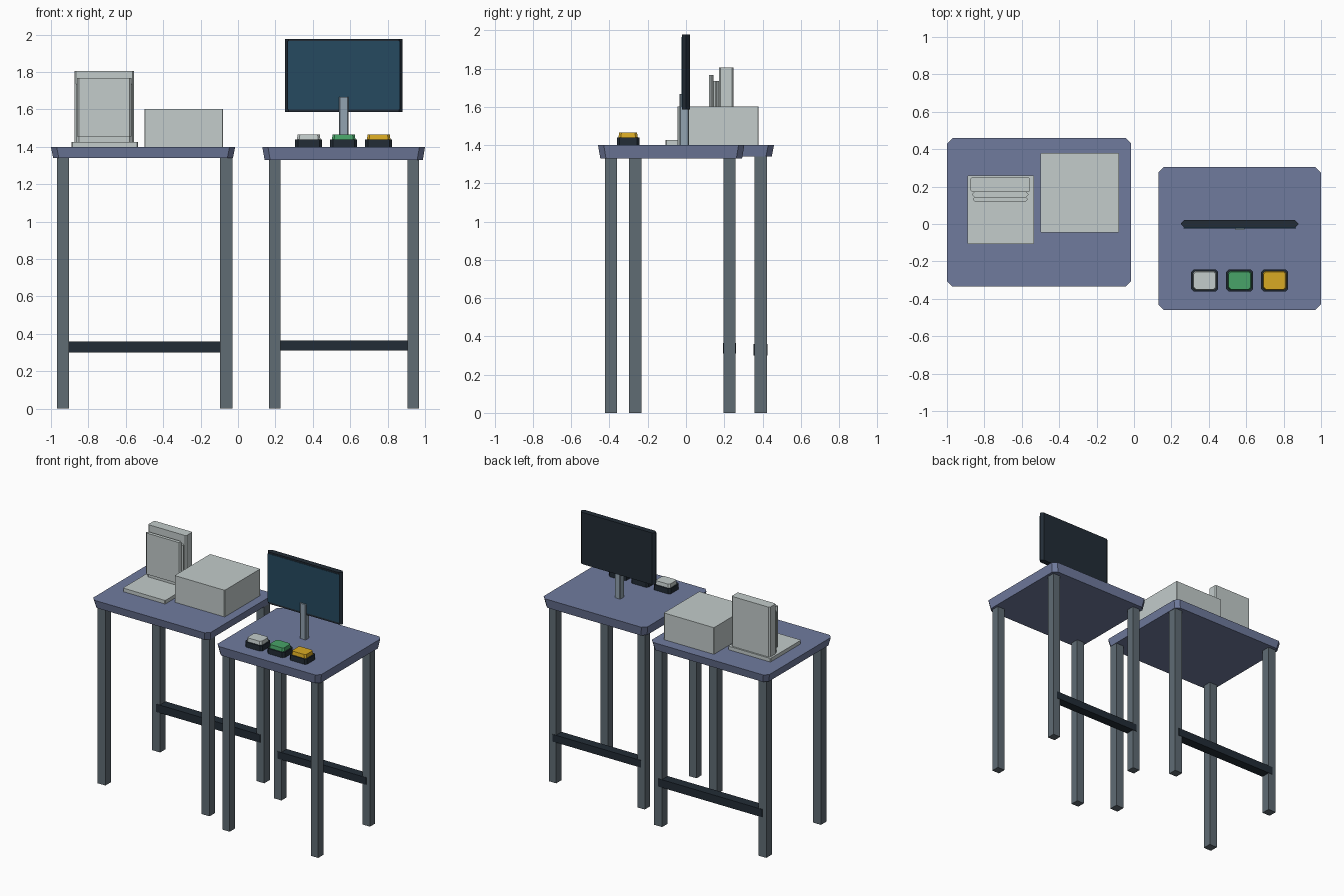
import bpy, bmesh

cube = bpy.data.objects.get("Cube")
if cube:
    bpy.data.objects.remove(cube)


def material(name, rgb):
    # rgb is given as 0-255 display values and converted to linear
    lin = [(c / 255 / 12.92) if c < 11 else ((c / 255 + 0.055) / 1.055) ** 2.4 for c in rgb]
    m = bpy.data.materials.new(name)
    m.use_nodes = True
    m.diffuse_color = (*lin, 1)
    m.node_tree.nodes["Principled BSDF"].inputs["Base Color"].default_value = (*lin, 1)
    return m


DESK = material("slate blue", (112, 123, 158))
LEG = material("steel grey", (96, 108, 116))
DARK = material("dark navy", (34, 44, 54))
CASE = material("pale grey", (195, 204, 203))
SCREEN = material("deep blue", (38, 74, 96))
STAND = material("blue grey", (146, 163, 177))
GREEN = material("green", (72, 164, 104))
YELLOW = material("amber", (217, 170, 35))


def block(name, mat, x, y, z, chamfer=0.0, low=0.0, high=0.0):
    """Box from ranges; chamfered upright corners, inset at its bottom or top."""
    bm = bmesh.new()

    def ring(height, inset):
        x0, x1, y0, y1 = x[0] + inset, x[1] - inset, y[0] + inset, y[1] - inset
        c = chamfer
        if c:
            plan = [(x0 + c, y0), (x1 - c, y0), (x1, y0 + c), (x1, y1 - c),
                    (x1 - c, y1), (x0 + c, y1), (x0, y1 - c), (x0, y0 + c)]
        else:
            plan = [(x0, y0), (x1, y0), (x1, y1), (x0, y1)]
        return [bm.verts.new((*p, height)) for p in plan]

    bottom, top = ring(z[0], low), ring(z[1], high)
    n = len(bottom)
    bm.faces.new(bottom[::-1])
    bm.faces.new(top)
    for i in range(n):
        j = (i + 1) % n
        bm.faces.new((bottom[i], bottom[j], top[j], top[i]))
    mesh = bpy.data.meshes.new(name)
    bm.to_mesh(mesh)
    bm.free()
    mesh.materials.append(mat)
    ob = bpy.data.objects.new(name, mesh)
    bpy.context.collection.objects.link(ob)
    return ob


def table(side, x, y, under, leg_x, leg_y, width, bar_z):
    # Tapered top, four square legs and a rear crossbar
    block(side + "_table_top", DESK, x, y, (under, 1.40), 0.03, low=0.012)
    h = width / 2
    for row, cy in zip(("front", "back"), leg_y):
        for end, cx in zip(("right", "left"), leg_x):
            block(f"{side}_table_{row}_{end}_leg", LEG,
                  (cx - h, cx + h), (cy - h, cy + h), (0, under + 0.01))
    block(side + "_table_crossbar", DARK, leg_x,
          (leg_y[1] - h - 0.003, leg_y[1] + h + 0.003), bar_z)


table("right", (-1, -0.015), (-0.335, 0.46), 1.34, (-0.936, -0.063), (-0.265, 0.39), 0.066, (0.30, 0.36))
table("left", (0.13, 1), (-0.46, 0.305), 1.33, (0.196, 0.938), (-0.393, 0.227), 0.062, (0.31, 0.365))

# Storage box
block("storage_box", CASE, (-0.50, -0.08), (-0.045, 0.38), (1.40, 1.602), 0.004)

# Upright device on a base plate
block("device_base", CASE, (-0.89, -0.535), (-0.107, 0.26), (1.40, 1.427), 0.005)
block("device_body", CASE, (-0.875, -0.555), (0.172, 0.248), (1.42, 1.805), 0.008)
block("device_hinge_panel", CASE, (-0.865, -0.565), (0.14, 0.175), (1.42, 1.735), 0.015)
block("device_front_panel", CASE, (-0.86, -0.57), (0.12, 0.145), (1.455, 1.767), 0.01)

# Monitor with inset display and stand
block("monitor_case", DARK, (0.25, 0.88), (-0.02, 0.022), (1.585, 1.977), 0.02)
block("monitor_display", SCREEN, (0.265, 0.865), (-0.023, -0.018), (1.60, 1.965))
block("monitor_stand", STAND, (0.54, 0.59), (-0.033, 0.015), (1.40, 1.667), 0.005)

# Row of push buttons
for colour, mat, cx in (("grey", CASE, 0.378), ("green", GREEN, 0.565), ("amber", YELLOW, 0.752)):
    block(colour + "_button_base", DARK, (cx - 0.072, cx + 0.072), (-0.362, -0.243), (1.40, 1.44), 0.014)
    block(colour + "_button_cap", mat, (cx - 0.063, cx + 0.063), (-0.353, -0.252), (1.44, 1.467), 0.012, high=0.004)
